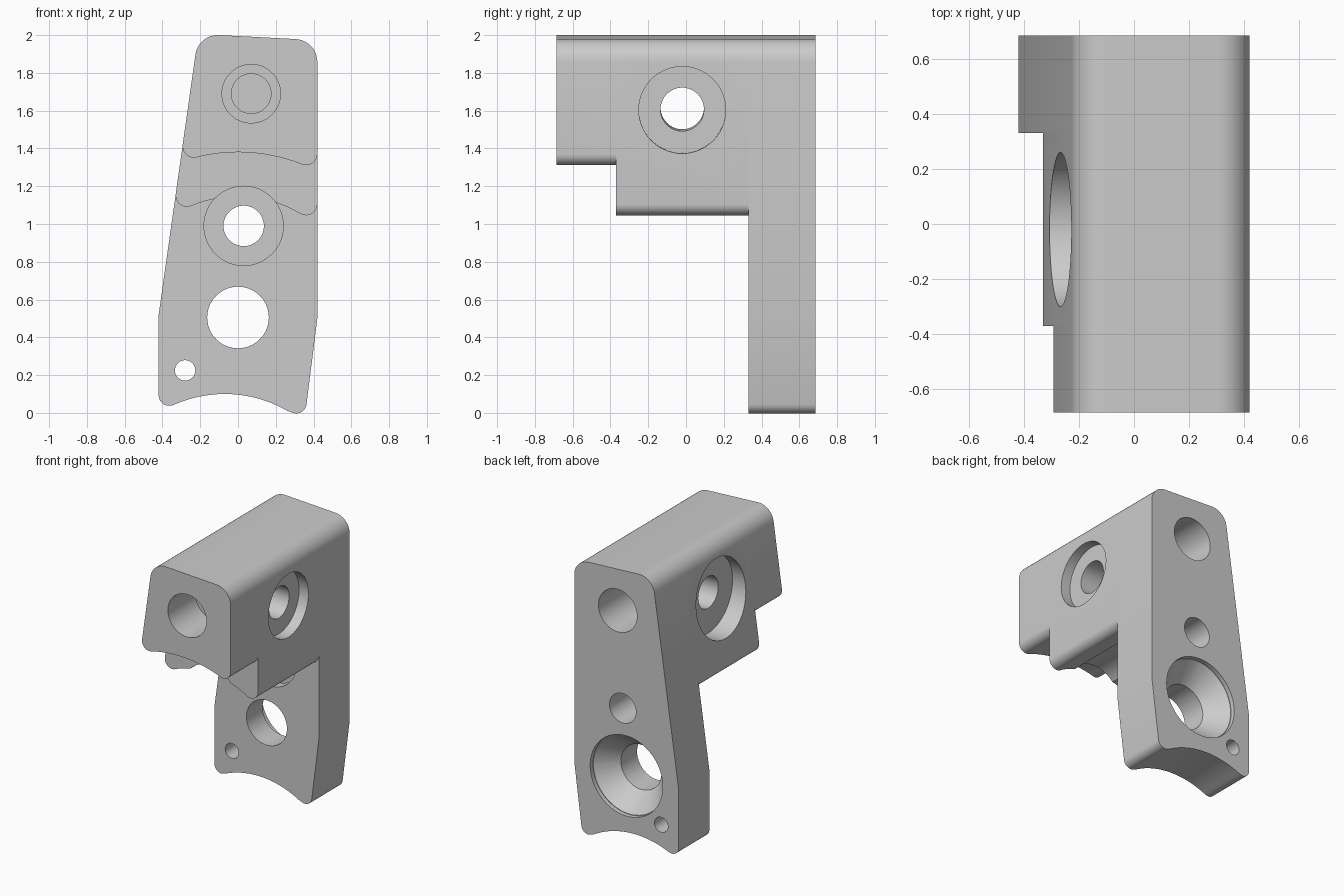
import bpy, bmesh, math
from mathutils import Matrix, Vector

cube = bpy.data.objects.get("Cube")
if cube:
    bpy.data.objects.remove(cube)

grey = bpy.data.materials.new("plain grey")
grey.use_nodes = True
grey.diffuse_color = (0.6, 0.6, 0.6, 1)
grey.node_tree.nodes["Principled BSDF"].inputs["Base Color"].default_value = grey.diffuse_color


def make_object(name, bm):
    bmesh.ops.recalc_face_normals(bm, faces=bm.faces)
    mesh = bpy.data.meshes.new(name)
    bm.to_mesh(mesh)
    bm.free()
    mesh.materials.append(grey)
    obj = bpy.data.objects.new(name, mesh)
    bpy.context.collection.objects.link(obj)
    return obj


def fillet(before, corner, after, r, steps=10):
    """Round one corner of an outline with an arc."""
    p, c, n = Vector(before), Vector(corner), Vector(after)
    u, v = (p - c).normalized(), (n - c).normalized()
    half = u.angle(v) / 2
    mid = c + (u + v).normalized() * (r / math.sin(half))
    a = (c + u * (r / math.tan(half)) - mid).normalized()
    b = (c + v * (r / math.tan(half)) - mid).normalized()
    return [mid + a.slerp(b, i / steps) * r for i in range(steps + 1)]


def hollow(peak_x, peak_z, r, x0, x1, steps=24):
    """Shallow arch under a section."""
    xs = [x0 + (x1 - x0) * i / steps for i in range(steps + 1)]
    return [Vector((x, peak_z - r + math.sqrt(r * r - (x - peak_x) ** 2))) for x in xs]


def prism(name, outline, y0, y1):
    bm = bmesh.new()
    face = bm.faces.new([bm.verts.new((p[0], y0, p[1])) for p in outline])
    ext = bmesh.ops.extrude_face_region(bm, geom=[face], use_keep_orig=True)
    bmesh.ops.translate(bm, vec=(0, y1 - y0, 0),
                        verts=[v for v in ext["geom"] if isinstance(v, bmesh.types.BMVert)])
    return make_object(name, bm)


def section(name, y0, y1, arch, left, right, r, waist):
    """Slab with the shared rounded top, optional waist corners and an arched foot."""
    top_l, top_r = (-0.21, 2.006), (0.42, 1.973)
    wl, wr = ([(-0.42, 0.52)], [(0.42, 0.5)]) if waist else ([], [])
    pts = fillet((wl or [left])[0], top_l, top_r, 0.12)
    pts += fillet(top_l, top_r, (wr or [right])[0], 0.12)
    pts += wr + fillet((wr or [top_r])[0], right, arch[-1], r)
    pts += arch[::-1] + fillet(arch[0], left, (wl or [top_l])[0], r) + wl
    return prism(name, pts, y0, y1)


def bore(start, end, r0, r1=None):
    """Round or tapered cutter between two points."""
    a, b = Vector(start), Vector(end)
    bm = bmesh.new()
    turn = (b - a).to_track_quat("Z", "Y").to_matrix().to_4x4()
    bmesh.ops.create_cone(bm, cap_ends=True, segments=64, radius1=r0,
                          radius2=r0 if r1 is None else r1, depth=(b - a).length,
                          matrix=Matrix.Translation((a + b) / 2) @ turn)
    obj = make_object("cutter", bm)
    obj.hide_render = True
    return obj


def bore_y(x, z, y0, y1, r0, r1=None):
    """Cutter running front to back."""
    return bore((x, y0, z), (x, y1, z), r0, r1)


def combine(target, other, operation):
    mod = target.modifiers.new("combine", "BOOLEAN")
    mod.operation, mod.solver, mod.object = operation, "EXACT", other
    bpy.context.view_layer.objects.active = target
    bpy.ops.object.modifier_apply(modifier=mod.name)
    bpy.data.objects.remove(other)


def edge_x(z):
    """Slanted side of the slab at a given height."""
    return -0.42 + (z - 0.52) * 0.21 / 1.486


# Three slabs stepping forward from the tall back plate
FRONT, STEP, PLATE, BACK = -0.685, -0.37, 0.33, 0.685
body = section("bracket_body", PLATE, BACK, hollow(-0.07, 0.1, 0.66, -0.33, 0.26),
               (-0.42, 0.015), (0.354, -0.024), 0.055, True)
middle = section("middle_block", STEP, PLATE, hollow(0, 1.145, 0.65, -0.235, 0.305),
                 (edge_x(1.05), 1.05), (0.42, 1.0), 0.06, False)
nose = section("nose_block", FRONT, STEP, hollow(0, 1.38, 0.92, -0.2, 0.31),
               (edge_x(1.328), 1.328), (0.42, 1.283), 0.06, False)
combine(body, middle, "UNION")
combine(body, nose, "UNION")

cutters = [
    # Stepped blind hole in the nose and blind hole in the back
    bore_y(0.07, 1.69, FRONT - 0.1, STEP, 0.155),
    bore_y(0.07, 1.69, STEP - 0.1, -0.28, 0.105),
    bore_y(0.07, 1.69, BACK - 0.36, BACK + 0.1, 0.155),
    # Screw hole through the plate, with clearance along the middle block
    bore_y(0.03, 0.99, 0.2, 0.8, 0.107),
    bore_y(0.03, 0.99, STEP - 0.1, PLATE + 0.07, 0.21),
    # Large countersunk hole and small pin hole
    bore_y(0, 0.505, 0.2, 0.8, 0.163),
    bore_y(0, 0.505, BACK - 0.184, BACK - 0.03, 0.15, 0.29),
    bore_y(0, 0.505, BACK - 0.032, BACK + 0.1, 0.292),
    bore_y(-0.28, 0.225, 0.2, 0.8, 0.054),
    # Cross hole with a recess at each end
    bore((-0.6, -0.02, 1.625), (0.6, -0.02, 1.602), 0.115),
    bore((0.345, -0.02, 1.605), (0.6, -0.02, 1.6), 0.23),
    bore((-0.6, -0.02, 1.6), (-0.165, -0.02, 1.6), 0.28),
]
for cutter in cutters:
    combine(body, cutter, "DIFFERENCE")

# Smooth curved walls, keep real edges sharp
bpy.ops.object.select_all(action="DESELECT")
body.select_set(True)
bpy.context.view_layer.objects.active = body
bpy.ops.object.shade_smooth_by_angle(angle=math.radians(25))
